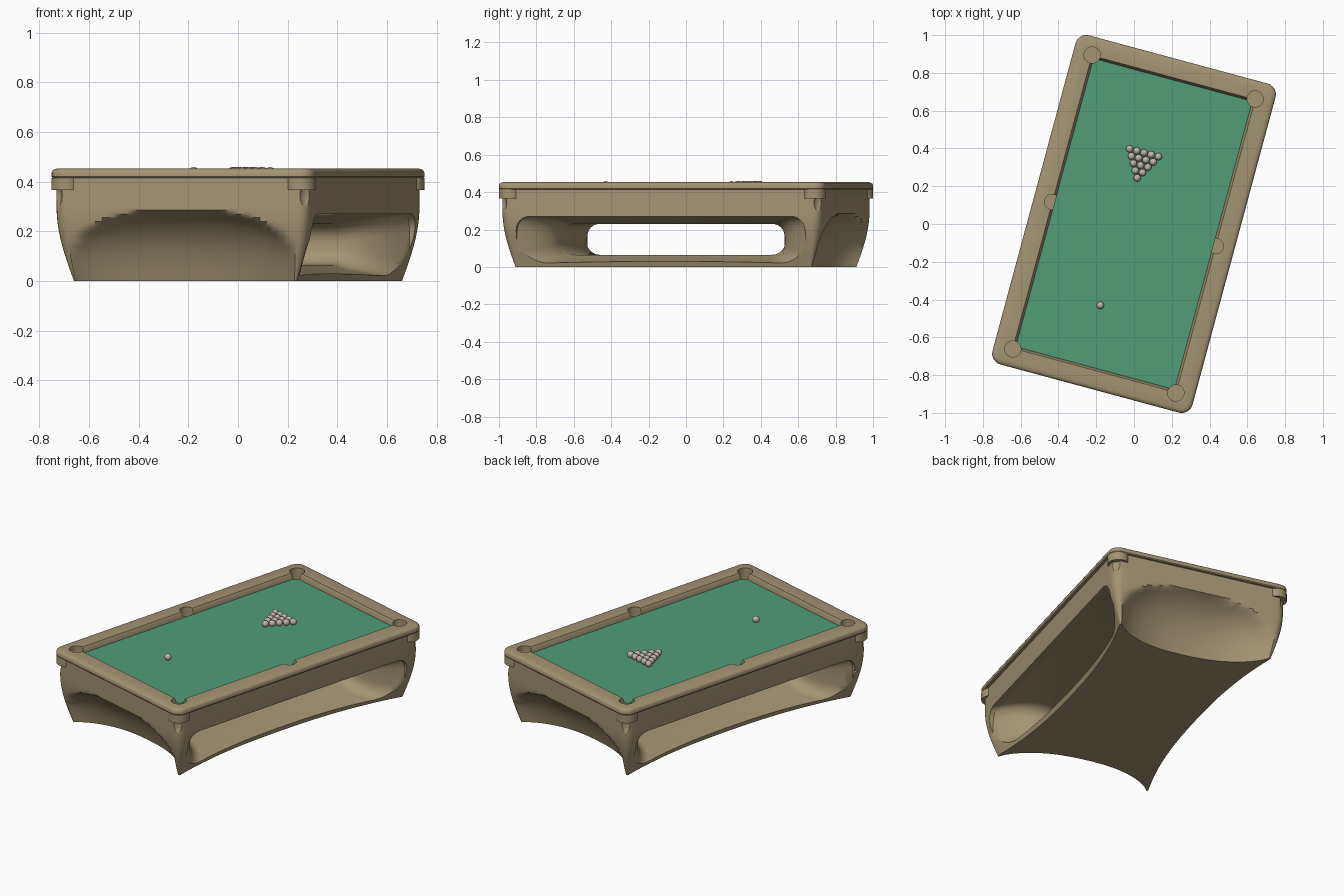
import bpy, bmesh, math
from mathutils import Matrix, Vector

if "Cube" in bpy.data.objects:
    bpy.data.objects.remove(bpy.data.objects["Cube"], do_unlink=True)

TURN = Matrix.Rotation(math.radians(-15.1), 4, 'Z')
CORNERS = [(sx, sy) for sx in (-1, 1) for sy in (-1, 1)]


def material(name, rgb):
    m = bpy.data.materials.new(name)
    m.use_nodes = True
    m.diffuse_color = (*rgb, 1)
    m.node_tree.nodes["Principled BSDF"].inputs["Base Color"].default_value = (*rgb, 1)
    return m


TAN = material("tan wood", (0.37, 0.30, 0.17))
GREEN = material("green cloth", (0.085, 0.34, 0.19))
IVORY = material("ivory ball", (0.52, 0.46, 0.40))


def finish(bm, name, mat):
    bmesh.ops.recalc_face_normals(bm, faces=bm.faces)
    me = bpy.data.meshes.new(name)
    bm.to_mesh(me)
    bm.free()
    me.materials.append(mat)
    ob = bpy.data.objects.new(name, me)
    bpy.context.collection.objects.link(ob)
    return ob


def loft(name, rings, mat=TAN):
    """Closed skin through rings of equal point count."""
    bm = bmesh.new()
    rows = [[bm.verts.new(p) for p in ring] for ring in rings]
    n = len(rows[0])
    for lo, hi in zip(rows, rows[1:]):
        for i in range(n):
            j = (i + 1) % n
            bm.faces.new((lo[i], lo[j], hi[j], hi[i]))
    bm.faces.new(rows[0])
    bm.faces.new(rows[-1])
    return finish(bm, name, mat)


def outline(a, b, r, scoop=None, steps=1):
    """Rounded rectangle, whose sides may be scooped inward."""
    pts = []
    for k in range(4):
        w, h = (a, b) if k % 2 == 0 else (b, a)
        side = []
        for i in range(steps + 1):
            s = 2 * i / steps - 1
            side.append((w - (scoop(k, s) if scoop else 0), s * (h - r)))
        for i in range(1, 6):
            t = math.pi / 2 * i / 6
            side.append((w - r + r * math.cos(t), h - r + r * math.sin(t)))
        for x, y in side:
            for _ in range(k):
                x, y = -y, x
            pts.append((x, y))
    return pts


def flat(z, pts):
    return [(x, y, z) for x, y in pts]


def cylinder(name, x, y, r, z0, z1):
    bm = bmesh.new()
    bmesh.ops.create_cone(bm, cap_ends=True, segments=32, radius1=r, radius2=r, depth=z1 - z0,
                          matrix=Matrix.Translation((x, y, (z0 + z1) / 2)))
    return finish(bm, name, TAN)


def carve(ob, cutters):
    for c in cutters:
        m = ob.modifiers.new("cut", 'BOOLEAN')
        m.operation, m.solver, m.object = 'DIFFERENCE', 'EXACT', c
    bpy.context.view_layer.update()
    dg = bpy.context.evaluated_depsgraph_get()
    me = bpy.data.meshes.new_from_object(ob.evaluated_get(dg))
    ob.modifiers.clear()
    ob.data = me


# Body: flared corners, long sides and ends scooped below the apron
def body_ring(z):
    k = math.sin(math.pi / 2 * min(z / 0.3, 1))

    def scoop(side, s):
        depth, power, q, top = (0.09, 1.0, 4, 0.27) if side % 2 == 0 else (0.17, 0.8, 3, 0.285)
        return depth * max(0, 1 - abs(s) ** 2.4 - (z / top) ** q) ** power

    return flat(z, outline(0.465 + 0.065 * k, 0.82 + 0.065 * k, 0.008 + 0.042 * k, scoop, 32))


body = loft("table_body", [body_ring(0.3 * i / 20) for i in range(21)] + [body_ring(0.416)])


# Tunnel through the long sides, flaring toward the outside
def tunnel_ring(x):
    t = min(max((abs(x) - 0.25) / 0.25, 0), 1)
    length = 0.62 + 0.18 * t ** 2
    z0, z1 = 0.065 - 0.055 * t ** 0.7, 0.23 + 0.04 * t
    return [(x, y, z + (z0 + z1) / 2) for y, z in outline(length, (z1 - z0) / 2, 0.075)]


half = [0.25 + 0.025 * i for i in range(11)] + [0.62]
tunnel = loft("tunnel_cutter", [tunnel_ring(x) for x in [-x for x in reversed(half)] + half])

# Pocket and corner dimple cutters
corner_holes = [cylinder("pocket_cutter", 0.447 * sx, 0.806 * sy, 0.043, 0.378, 0.5) for sx, sy in CORNERS]
side_holes = [cylinder("pocket_cutter", 0.449 * s, 0, 0.04, 0.395, 0.5) for s in (-1, 1)]
dimples = []
for sx, sy in CORNERS:
    bm = bmesh.new()
    bmesh.ops.create_uvsphere(bm, u_segments=24, v_segments=16, radius=1,
                              matrix=Matrix.Translation((0.54 * sx, 0.895 * sy, 0.345))
                              @ Matrix.Diagonal((0.046, 0.046, 0.07, 1)))
    dimples.append(finish(bm, "dimple_cutter", TAN))
carve(body, [tunnel] + corner_holes + side_holes + dimples)

# Rail frame with a softened outer edge and sloped cushions
rail = loft("rail_frame", [flat(z, outline(0.5485 - d, 0.902 - d, 0.06 - d)) for z, d in
                           ((0.415, 0.004), (0.42, 0), (0.436, 0), (0.445, 0.004), (0.45, 0.011), (0.453, 0.024))])
recess = loft("recess_cutter", [flat(z, outline(0.435 + d, 0.79 + d, 0.012)) for z, d in
                                ((0.4, 0), (0.42, 0), (0.446, 0.008), (0.47, 0.024))])
carve(rail, [recess] + corner_holes + side_holes)

# Cloth
cloth = loft("playing_cloth", [flat(z, outline(0.436, 0.791, 0.012)) for z in (0.405, 0.42)], GREEN)
carve(cloth, corner_holes)

# Caps under the rail corners
caps = []
for sx, sy in CORNERS:
    cap = cylinder("corner_cap", 0.4885 * sx, 0.842 * sy, 0.06, 0.366, 0.4155)
    carve(cap, corner_holes)
    caps.append(cap)

# Balls: a racked triangle and the single ball
spots = [(-0.047 + 0.0395 * (i - row / 2), 0.24 + 0.0345 * row) for row in range(5) for i in range(row + 1)]
bm = bmesh.new()
for x, y in spots + [(-0.06, -0.462)]:
    bmesh.ops.create_uvsphere(bm, u_segments=20, v_segments=12, radius=0.0195,
                              matrix=Matrix.Translation((x, y, 0.4395)))
balls = finish(bm, "balls", IVORY)

# Remove the cutters, then turn and shade the parts
for c in corner_holes + side_holes + dimples + [tunnel, recess]:
    bpy.data.objects.remove(c, do_unlink=True)
for ob in [body, rail, cloth, balls] + caps:
    ob.data.transform(TURN)
    bpy.ops.object.select_all(action='DESELECT')
    ob.select_set(True)
    bpy.context.view_layer.objects.active = ob
    bpy.ops.object.shade_smooth_by_angle(angle=math.radians(35))
